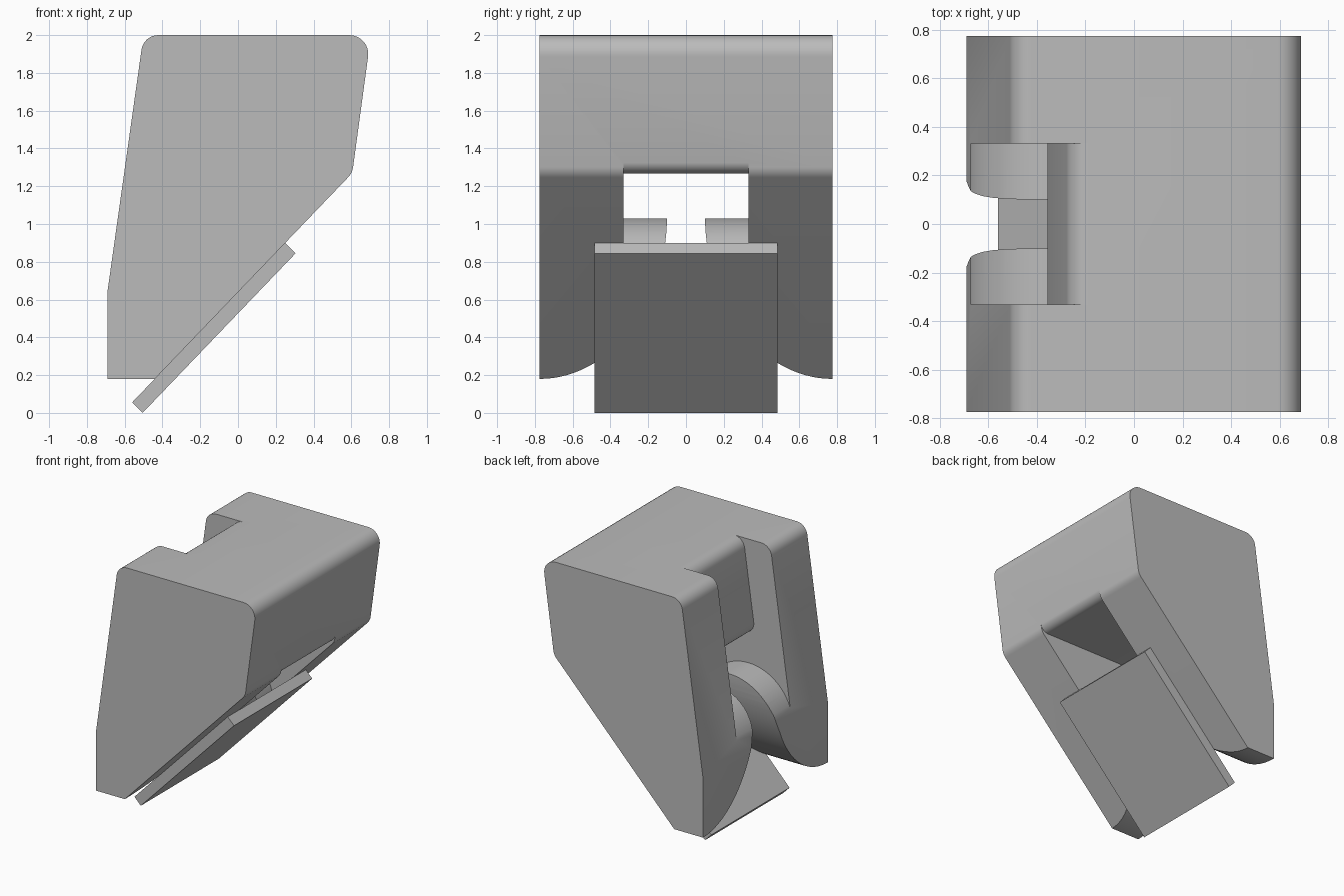
import bpy, bmesh
from math import cos, sin, pi, radians, tan
from mathutils import Vector

cube = bpy.data.objects.get("Cube")
if cube:
    bpy.data.objects.remove(cube, do_unlink=True)

grey = bpy.data.materials.new("grey")
grey.use_nodes = True
GREY = (0.5, 0.5, 0.5, 1)
grey.diffuse_color = GREY
grey.node_tree.nodes["Principled BSDF"].inputs["Base Color"].default_value = GREY


def fillet(prev, corner, nxt, radius, steps=8):
    """Points of an arc that rounds a profile corner."""
    p, c, n = Vector(prev), Vector(corner), Vector(nxt)
    a, b = (p - c).normalized(), (n - c).normalized()
    half = a.angle(b) / 2
    start, end = c + a * radius / tan(half), c + b * radius / tan(half)
    centre = c + (a + b).normalized() * radius / sin(half)
    u, v = start - centre, end - centre
    sweep = u.angle(v)
    return [tuple(centre + (u * sin(sweep * (1 - i / steps)) + v * sin(sweep * i / steps)) / sin(sweep))
            for i in range(steps + 1)]


def prism(name, profile, half, axis):
    """Extrude a closed profile symmetrically along x or y."""
    bm = bmesh.new()
    place = (lambda p, d: (p[0], d, p[1])) if axis == "y" else (lambda p, d: (d, p[0], p[1]))
    face = bm.faces.new([bm.verts.new(place(p, -half)) for p in profile])
    out = bmesh.ops.extrude_face_region(bm, geom=[face])
    shift = (0, 2 * half, 0) if axis == "y" else (2 * half, 0, 0)
    bmesh.ops.translate(bm, vec=shift, verts=[g for g in out["geom"] if isinstance(g, bmesh.types.BMVert)])
    bmesh.ops.recalc_face_normals(bm, faces=bm.faces)
    mesh = bpy.data.meshes.new(name)
    bm.to_mesh(mesh)
    bm.free()
    mesh.materials.append(grey)
    ob = bpy.data.objects.new(name, mesh)
    bpy.context.collection.objects.link(ob)
    return ob


def cut(target, cutter):
    mod = target.modifiers.new("cut", "BOOLEAN")
    mod.operation, mod.solver, mod.object = "DIFFERENCE", "EXACT", cutter
    cutter.hide_render = True
    bpy.ops.object.select_all(action="DESELECT")
    bpy.context.view_layer.objects.active = target
    target.select_set(True)
    bpy.ops.object.modifier_apply(modifier=mod.name)
    bpy.data.objects.remove(cutter, do_unlink=True)


# Housing: leaning wedge with rounded corners
low_left, knee = (-0.69, 0.1), (-0.69, 0.65)
top_left, top_right, chin = (-0.50, 2.0), (0.704, 2.0), (0.605, 1.27)
toe = (-0.517, 0.1)
housing = prism("housing", [low_left, knee]
                + fillet(knee, top_left, top_right, 0.09)
                + fillet(top_left, top_right, chin, 0.1)
                + fillet(top_right, chin, toe, 0.1)
                + [toe], 0.775, "y")

# Slot through the middle: round saddle below, rounded block above
saddle = [(-0.31 + 0.384 * cos(a), 0.645 + 0.384 * sin(a))
          for a in (pi - i * pi / 40 for i in range(41))]
block_low, block_high, block_right = (-0.369, 1.267), (-0.266, 2.0), (0.605, 1.267)
slot = prism("slot_cutter", [(-1, 0.645)] + saddle + [(1, 0.645), (1, 1.45), (0.6295, 1.45)]
             + fillet((0.6295, 1.45), block_right, block_low, 0.07)
             + fillet(block_right, block_low, block_high, 0.08)
             + fillet(block_low, block_high, (0.2, 2.0), 0.09)
             + [(-0.2, 2.2), (-1, 2.2)], 0.332, "y")
cut(housing, slot)

# Flared opening running under the housing between the two cheeks
flare = [(0.9, 0.18)] + [(0.775 - 0.675 * sin(a), 1.05 - 0.87 * cos(a))
                         for a in (radians(3 * i) for i in range(31))] + [(0.1, 1.15)]
opening = prism("opening_cutter", [(0.9, -0.2)] + flare
                + [(-y, z) for y, z in reversed(flare)] + [(-0.9, -0.2)], 1.2, "x")
cut(housing, opening)

# Sloping plate under the housing
plate = prism("base_plate", [(-0.56, 0.056), (-0.505, 0), (0.305, 0.845), (0.25, 0.9)], 0.485, "y")

# Smooth the curves, keep the edges crisp
for ob in (housing, plate):
    bpy.ops.object.select_all(action="DESELECT")
    ob.select_set(True)
    bpy.context.view_layer.objects.active = ob
    bpy.ops.object.shade_smooth_by_angle(angle=radians(30))
